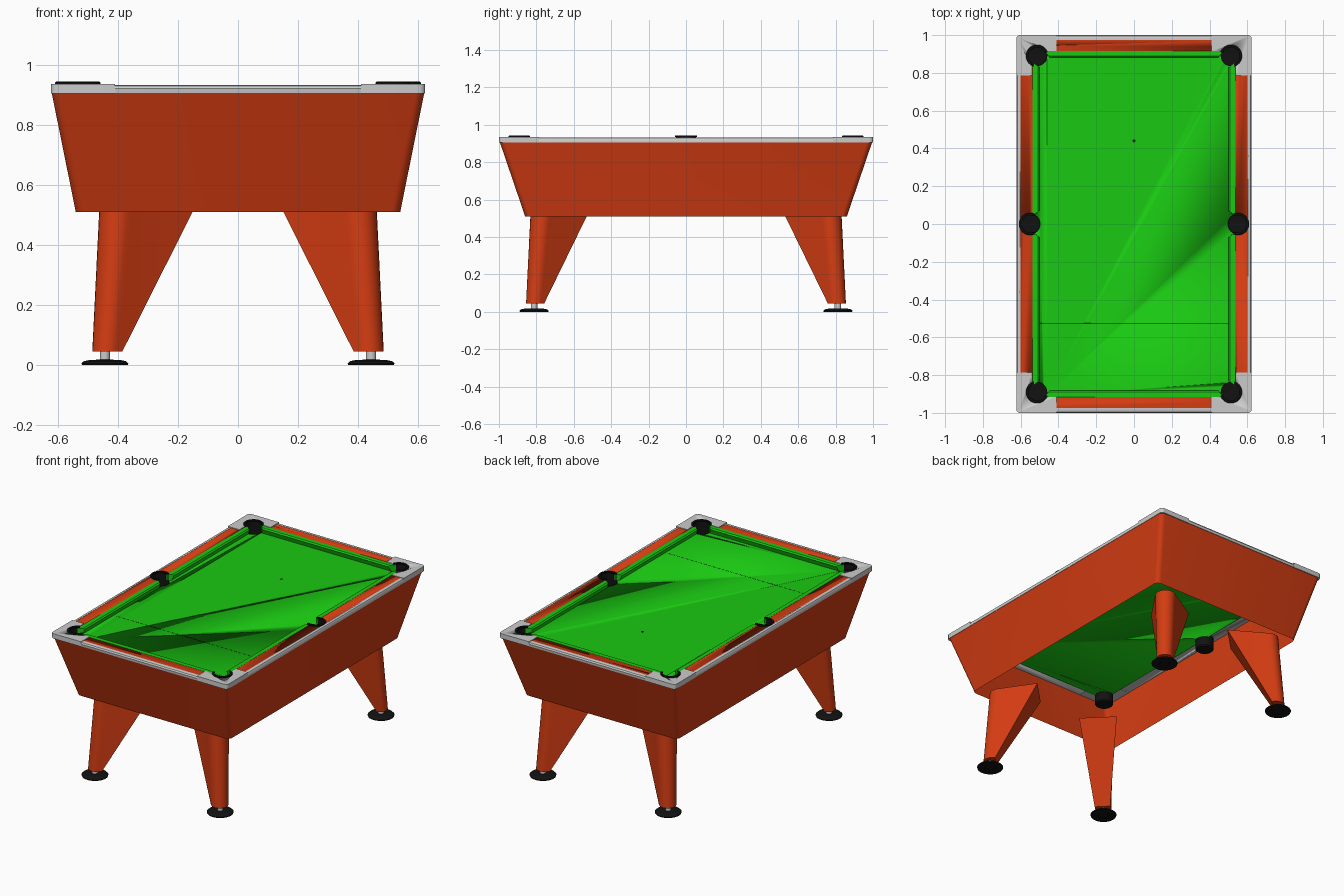
import bpy, bmesh, math
from math import cos, sin, pi, radians

if "Cube" in bpy.data.objects:
    bpy.data.objects.remove(bpy.data.objects["Cube"])


def material(name, rgb):
    m = bpy.data.materials.new(name)
    m.diffuse_color = (*rgb, 1)
    m.use_nodes = True
    m.node_tree.nodes["Principled BSDF"].inputs["Base Color"].default_value = m.diffuse_color
    return m


ORANGE = material("orange", (0.65, 0.045, 0.006))
GREEN = material("green", (0.01, 0.58, 0.006))
BLACK = material("black", (0.006, 0.006, 0.006))


def loft(name, rings, mat=None, caps=True, closed=False, smooth=True):
    """Skin a list of equal-length point rings; closed joins last ring to first."""
    bm = bmesh.new()
    vs = [[bm.verts.new(p) for p in r] for r in rings]
    n = len(vs[0])
    for k in range(len(vs) if closed else len(vs) - 1):
        a, b = vs[k], vs[(k + 1) % len(vs)]
        for i in range(n):
            j = (i + 1) % n
            bm.faces.new((a[i], a[j], b[j], b[i]))
    if caps and not closed:
        bm.faces.new(vs[0])
        bm.faces.new(vs[-1])
    bmesh.ops.recalc_face_normals(bm, faces=bm.faces)
    me = bpy.data.meshes.new(name)
    bm.to_mesh(me)
    bm.free()
    ob = bpy.data.objects.new(name, me)
    bpy.context.collection.objects.link(ob)
    if mat:
        me.materials.append(mat)
    if smooth:
        bpy.context.view_layer.objects.active = ob
        ob.select_set(True)
        bpy.ops.object.shade_smooth_by_angle(angle=radians(35))
        ob.select_set(False)
    return ob


def rrect(hx, hy, r, z, seg=6):
    """Rounded rectangle ring with half sizes hx, hy."""
    return [(sx * (hx - r) + r * cos(a0 + pi / 2 * k / seg),
             sy * (hy - r) + r * sin(a0 + pi / 2 * k / seg), z)
            for sx, sy, a0 in ((1, 1, 0), (-1, 1, pi / 2), (-1, -1, pi), (1, -1, 1.5 * pi))
            for k in range(seg + 1)]


def circle(cx, cy, r, z, n=32):
    return [(cx + r * cos(2 * pi * k / n), cy + r * sin(2 * pi * k / n), z) for k in range(n)]


def lathe(name, cx, cy, prof, mat=None, caps=True):
    return loft(name, [circle(cx, cy, r, z) for r, z in prof], mat, caps)


def flip(pts, sx, sy):
    return [(x * sx, y * sy, z) for x, y, z in pts]


# Cabinet: tapered skirt, open underneath
loft("cabinet", [rrect(0.54, 0.86, 0.03, 0.51), rrect(0.62, 0.995, 0.03, 0.906)], ORANGE, caps=False)

# Grey edge trim with rounded outer face
trim = loft("edge_trim", [rrect(hx, hy, 0.02, z) for hx, hy, z in (
    (0.545, 0.92, 0.905), (0.622, 0.998, 0.905), (0.622, 1.0, 0.92),
    (0.617, 0.995, 0.929), (0.608, 0.985, 0.932), (0.60, 0.975, 0.932),
    (0.60, 0.975, 0.918), (0.545, 0.92, 0.918))], closed=True)

# Orange top rail
rail = loft("top_rail", [rrect(hx, hy, 0.01, z) for hx, hy, z in (
    (0.535, 0.915, 0.917), (0.60, 0.975, 0.917), (0.60, 0.975, 0.931), (0.535, 0.915, 0.931))],
    ORANGE, closed=True)

# Playing bed
bed = loft("cloth_bed", [rrect(0.54, 0.918, 0.01, 0.888), rrect(0.54, 0.918, 0.01, 0.895)], GREEN)
cuttable = [trim, rail, bed]

# Corner castings: L-shaped plates with rounded outer corner
for sx in (1, -1):
    for sy in (1, -1):
        outline = [(0.41, 0.915), (0.54, 0.915), (0.54, 0.785), (0.622, 0.785)]
        outline += [(0.602 + 0.021 * cos(a), 0.98 + 0.021 * sin(a))
                    for a in [pi / 2 * k / 6 for k in range(7)]] + [(0.41, 1.0)]
        ob = loft("corner_casting", [flip([(x, y, z) for x, y in outline], sx, sy)
                                     for z in (0.904, 0.935)])
        cuttable.append(ob)

# Pockets: cup under the bed plus raised collar open towards the table
pockets = [(sx * 0.513, sy * 0.89, math.atan2(sy, sx)) for sx in (1, -1) for sy in (1, -1)]
pockets += [(0.55, 0, 0), (-0.55, 0, pi)]
for cx, cy, ang in pockets:
    cutter = lathe("pocket_cutter", cx, cy, [(0.053, 0.8), (0.053, 1.0)])
    cutter.hide_render = True
    cutter.hide_set(True)
    for ob in cuttable:
        if len(ob.data.vertices) < 40 and (ob.data.vertices[0].co.x * cx <= 0
                                           or ob.data.vertices[0].co.y * cy <= 0):
            continue
        mod = ob.modifiers.new("pocket", 'BOOLEAN')
        mod.operation, mod.solver, mod.object = 'DIFFERENCE', 'EXACT', cutter
    lathe("pocket_cup", cx, cy, [(0.046, 0.825), (0.054, 0.832), (0.054, 0.896),
                                 (0.05, 0.896), (0.05, 0.837), (0.02, 0.835)], BLACK)
    sweep = radians(115)
    rings = []
    for k in range(25):
        a = ang - sweep + 2 * sweep * k / 24
        rings.append([(cx + r * cos(a), cy + r * sin(a), z) for r, z in (
            (0.05, 0.89), (0.054, 0.89), (0.054, 0.935), (0.059, 0.935),
            (0.059, 0.940), (0.056, 0.943), (0.046, 0.943), (0.045, 0.938), (0.05, 0.932))])
    loft("pocket_collar", rings, BLACK)


# Cushions: (inward offset, height, end cut-back) profile
PROF = ((0.0, 0.894, 0.0), (0.0, 0.932, 0.0), (0.028, 0.932, 0.022),
        (0.036, 0.925, 0.028), (0.033, 0.918, 0.026), (0.024, 0.894, 0.018))
for s in (1, -1):
    for t in (1, -1):
        loft("side_cushion", [flip([(0.537 - d, 0.042 + c, z) for d, z, c in PROF], s, t),
                              flip([(0.537 - d, 0.858 - c, z) for d, z, c in PROF], s, t)],
             GREEN, smooth=False)
    loft("end_cushion", [flip([(e * (0.475 - c), 0.917 - d, z) for d, z, c in PROF], 1, s)
                         for e in (-1, 1)], GREEN, smooth=False)

# Cloth markings
lathe("cloth_spot", 0, 0.44, [(0.008, 0.8945), (0.008, 0.8957)], BLACK)
loft("baulk_line", [[(-0.5, y, z), (0.5, y, z), (0.5, y + 0.002, z), (-0.5, y + 0.002, z)]
                    for y, z in ((-0.526, 0.8945), (-0.526, 0.8955))], BLACK, smooth=False)


def leg_ring(p, q, c, r, z):
    """Flat inner edge p-q and a round outer nose at c."""
    arc = [(c[0] + r * cos(a), c[1] + r * sin(a), z)
           for a in [radians(-45 + 180 * k / 12) for k in range(13)]]
    return [(*p, z), (*q, z)] + arc


# Legs with levelling feet
for sx in (1, -1):
    for sy in (1, -1):
        loft("leg", [flip(r, sx, sy) for r in (
            leg_ring((0.385, 0.825), (0.45, 0.758), (0.436, 0.806), 0.049, 0.045),
            leg_ring((0.15, 0.69), (0.31, 0.53), (0.40, 0.77), 0.062, 0.512))], ORANGE)
        x, y = 0.443 * sx, 0.812 * sy
        lathe("foot_stem", x, y, [(0.017, 0.012), (0.017, 0.05)])
        lathe("foot_pad", x, y, [(0.03, 0.004), (0.035, 0.0), (0.076, 0.0), (0.078, 0.006),
                                 (0.07, 0.013), (0.05, 0.017), (0.02, 0.018)], BLACK)
